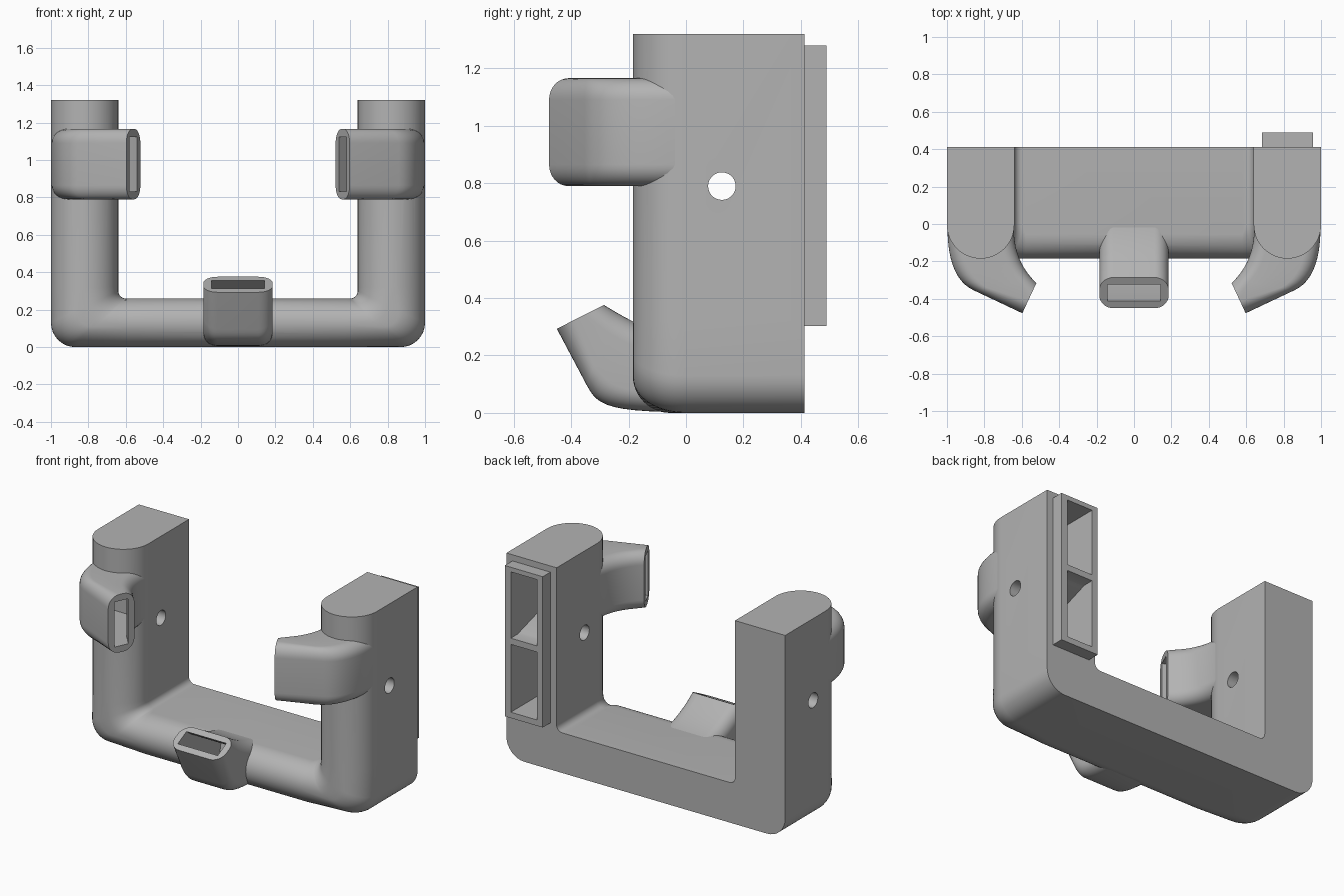
import bpy
import bmesh
from math import sin, cos, pi
from mathutils import Vector
from mathutils.geometry import interpolate_bezier

cube = bpy.data.objects.get("Cube")
if cube:
    bpy.data.objects.remove(cube)

GREY = (0.45, 0.45, 0.45, 1)
grey = bpy.data.materials.new("light grey plastic")
grey.use_nodes = True
grey.diffuse_color = GREY
grey.node_tree.nodes["Principled BSDF"].inputs["Base Color"].default_value = GREY


def loft(name, rings):
    """Skin a list of equal-length rings and cap both ends."""
    bm = bmesh.new()
    rows = [[bm.verts.new(p) for p in ring] for ring in rings]
    for a, b in zip(rows, rows[1:]):
        for i in range(len(a)):
            j = (i + 1) % len(a)
            bm.faces.new((a[i], a[j], b[j], b[i]))
    bm.faces.new(rows[0])
    bm.faces.new(rows[-1])
    bmesh.ops.recalc_face_normals(bm, faces=bm.faces)
    mesh = bpy.data.meshes.new(name)
    bm.to_mesh(mesh)
    bm.free()
    mesh.materials.append(grey)
    ob = bpy.data.objects.new(name, mesh)
    bpy.context.collection.objects.link(ob)
    return ob


def section(o, n, shape, place):
    """Place a 2D shape across the line from outer point o to inner point n."""
    o, n = Vector(o), Vector(n)
    w = (n - o).length
    return [place(*(o + (n - o) * (a / w)), b) for a, b in shape(w)]


def box(name, x, y, z):
    return loft(name, [[(px, y[0], z[0]), (px, y[1], z[0]), (px, y[1], z[1]), (px, y[0], z[1])]
                       for px in x])


def prism(name, x, profile):
    """Extrude a side profile of (y, z) points along x."""
    return loft(name, [[(px, y, z) for y, z in profile] for px in x])


# U-shaped frame: flat back, rounded front
BACK, FRONT, TOP = 0.412, -0.185, 1.32


def d_shape(w):
    r = min(w / 2, 0.18)
    pts = [(0, BACK)]
    for k in range(25):
        t = pi * k / 24
        shift = 0 if k < 12 else w - 2 * r
        pts.append((r - r * cos(t) + shift, FRONT + r - r * sin(t)))
    return pts + [(w, BACK)]


path = [((1, TOP), (0.64, TOP)), ((1, 0.32), (0.64, 0.32))]
for k in range(9):
    c, s = cos(pi / 2 * k / 8), sin(pi / 2 * k / 8)
    path.append(((0.87 + 0.13 * c, 0.13 - 0.13 * s), (0.6 + 0.04 * c, 0.3 - 0.04 * s)))
path.append(((0.58, 0), (0.58, 0.26)))
path += [((-o[0], o[1]), (-n[0], n[1])) for o, n in reversed(path)]
parts = [loft("u_frame", [section(o, n, d_shape, lambda x, z, y: (x, y, z)) for o, n in path])]

# Mounting plate on the back of the left arm
parts.append(box("mounting_plate", (0.685, 0.957), (0.4, 0.49), (0.302, 1.28)))


# Curved nozzles, each with a matching duct cutter
def rounded(half):
    def shape(w, r=0.075):
        pts = []
        for q, (ca, cb) in enumerate([(w - r, half - r), (r, half - r), (r, r - half), (w - r, r - half)]):
            for k in range(9):
                t = pi / 2 * (q + k / 8)
                pts.append((ca + r * cos(t), cb + r * sin(t)))
        return pts
    return shape


def duct_shape(half, wall=0.042):
    h = half - wall
    return lambda w: [(wall, -h), (w - wall, -h), (w - wall, h), (wall, h)]


def curve(*pts):
    p0, h0, h1, p1 = [Vector(p) for p in pts]
    return [Vector(p[:2]) for p in interpolate_bezier(p0, h0, h1, p1, 12)]


def nozzle(name, outer, inner, half, place):
    body = [section(o, n, rounded(half), place) for o, n in zip(outer, inner)]
    parts.append(loft(name, body))
    push = (outer[-1] - outer[-2]).normalized() * 0.05
    ends = list(zip(outer, inner)) + [(outer[-1] + push, inner[-1] + push)]
    return loft(name + "_duct", [section(o, n, duct_shape(half), place) for o, n in ends])


cutters = []
side_outer = curve((0.997, -0.02), (0.997, -0.2), (0.95, -0.31), (0.86, -0.353))
side_outer.append(Vector((0.597, -0.477)))
side_inner = curve((0.643, -0.02), (0.643, -0.16), (0.59, -0.25), (0.522, -0.316))
side_inner.insert(1, (side_inner[0] + side_inner[1]) / 2)
for name, s in (("left_nozzle", 1), ("right_nozzle", -1)):
    cutters.append(nozzle(name, side_outer, side_inner, 0.188,
                          lambda x, y, b, s=s: (s * x, y, 0.978 + b)))

low_outer = curve((0, 0.003), (-0.28, 0.003), (-0.31, 0.03), (-0.345, 0.095))
low_outer.append(Vector((-0.45, 0.293)))
low_inner = curve((0.05, 0.25), (-0.08, 0.262), (-0.18, 0.31), (-0.286, 0.376))
low_inner.insert(1, (low_inner[0] + low_inner[1]) / 2)
cutters.append(nozzle("bottom_nozzle", low_outer, low_inner, 0.185, lambda y, z, b: (b, y, z)))

# Two air inlets behind the plate, with a divider that thickens inwards
cutters.append(prism("upper_inlet", (0.727, 0.914), [
    (0.55, 0.82), (0.42, 0.82), (0.15, 0.9), (-0.06, 0.9), (-0.06, 1.1), (0.1, 1.25), (0.55, 1.25)]))
cutters.append(prism("lower_inlet", (0.727, 0.914), [
    (0.55, 0.78), (0.42, 0.78), (0.15, 0.68), (-0.06, 0.68), (-0.06, 0.34), (0.55, 0.34)]))

# Screw hole through both arms
cutters.append(loft("screw_hole", [[(x, 0.125 + 0.048 * cos(k * pi / 16), 0.79 + 0.048 * sin(k * pi / 16))
                                    for k in range(32)] for x in (-1.2, 1.2)]))

# Cut the openings, then shade
for part in parts:
    bpy.ops.object.select_all(action="DESELECT")
    part.select_set(True)
    bpy.context.view_layer.objects.active = part
    for cutter in cutters:
        mod = part.modifiers.new("cut", "BOOLEAN")
        mod.operation = "DIFFERENCE"
        mod.solver = "EXACT"
        mod.object = cutter
        bpy.ops.object.modifier_apply(modifier=mod.name)
    bpy.ops.object.shade_smooth_by_angle(angle=0.5)
for cutter in cutters:
    bpy.data.objects.remove(cutter)
